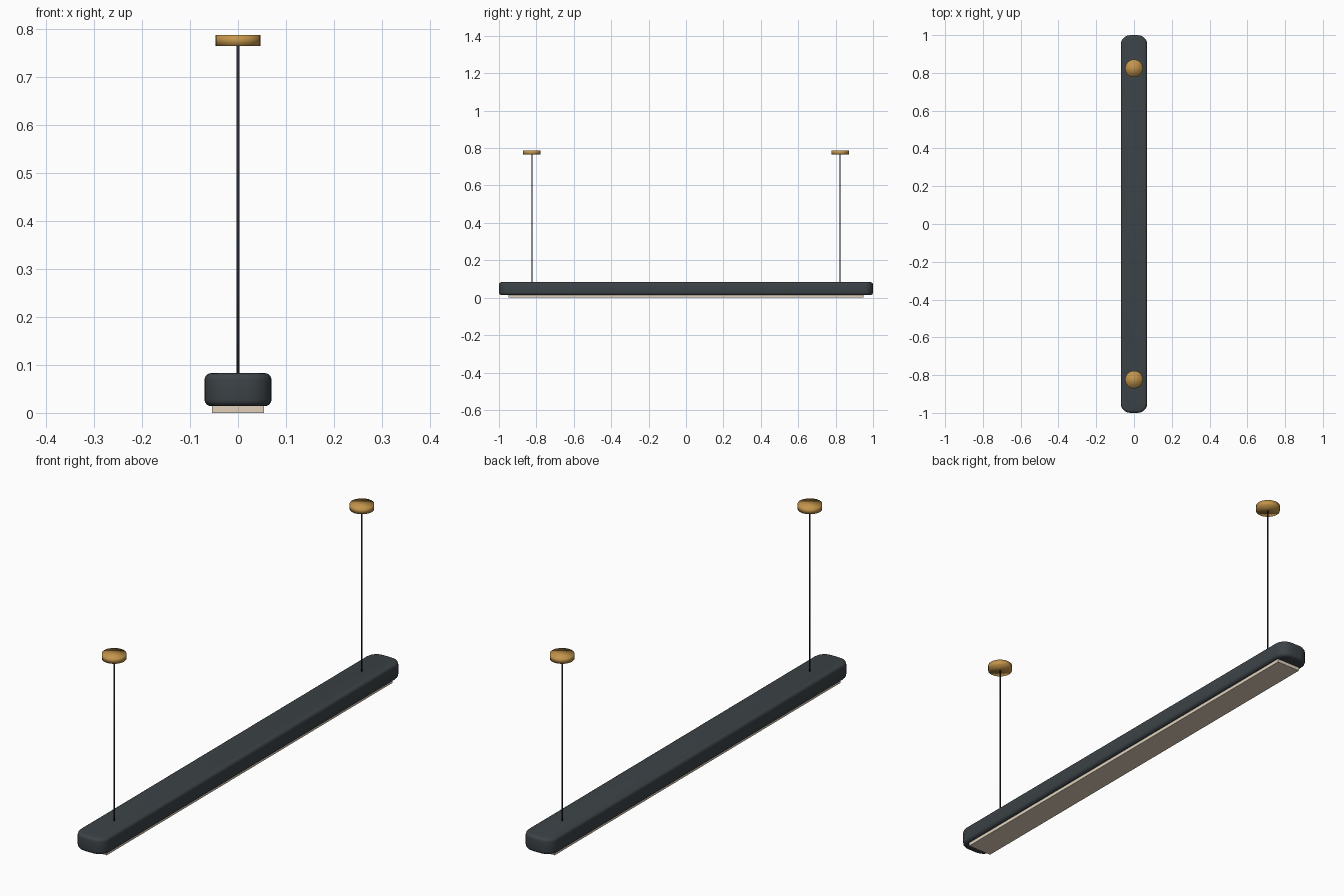
import bpy, bmesh

cube = bpy.data.objects.get("Cube")
if cube:
    bpy.data.objects.remove(cube, do_unlink=True)


def material(name, rgb, rough=0.5):
    m = bpy.data.materials.new(name)
    m.use_nodes = True
    m.diffuse_color = (*rgb, 1)
    shader = m.node_tree.nodes["Principled BSDF"]
    shader.inputs["Base Color"].default_value = (*rgb, 1)
    shader.inputs["Roughness"].default_value = rough
    return m


slate = material("slate paint", (0.045, 0.055, 0.062))
brass = material("brass", (0.55, 0.30, 0.07), 0.35)
cream = material("cream diffuser", (0.75, 0.64, 0.50))
black = material("black cable", (0.022, 0.024, 0.03))


def box(name, size, z_low, mat):
    """Box standing on z_low, centred in x and y."""
    bm = bmesh.new()
    bmesh.ops.create_cube(bm, size=1)
    for v in bm.verts:
        v.co.x *= size[0]
        v.co.y *= size[1]
        v.co.z = z_low + (v.co.z + 0.5) * size[2]
    mesh = bpy.data.meshes.new(name)
    bm.to_mesh(mesh)
    bm.free()
    obj = bpy.data.objects.new(name, mesh)
    bpy.context.collection.objects.link(obj)
    mesh.materials.append(mat)
    return obj


def rod(name, radius, z_low, z_high, y, sides, mat):
    """Upright cylinder between two heights."""
    bpy.ops.mesh.primitive_cylinder_add(
        vertices=sides, radius=radius, depth=z_high - z_low,
        location=(0, y, (z_low + z_high) / 2))
    obj = bpy.context.object
    obj.name = name
    obj.data.materials.append(mat)
    bpy.ops.object.shade_smooth()
    return obj


# Long housing: rounded plan corners, then softened top and bottom rims
housing = box("housing", (0.14, 2.0, 0.069), 0.014, slate)
bm = bmesh.new()
bm.from_mesh(housing.data)
upright = [e for e in bm.edges if abs(e.verts[0].co.z - e.verts[1].co.z) > 0.01]
bmesh.ops.bevel(bm, geom=upright, offset=0.05, segments=5, profile=0.5,
                affect='EDGES')
rims = [e for e in bm.edges if abs(e.verts[0].co.z - e.verts[1].co.z) < 0.001]
bmesh.ops.bevel(bm, geom=rims, offset=0.014, segments=4, profile=0.5,
                affect='EDGES')
for f in bm.faces:
    f.smooth = True
bm.to_mesh(housing.data)
bm.free()

# Light diffuser plate under the housing
box("diffuser", (0.108, 1.9, 0.025), 0, cream)

# Two suspension cables with ceiling canopies
for label, y in (("front", -0.824), ("back", 0.824)):
    rod(label + "_cable", 0.003, 0.07, 0.77, y, 12, black)
    rod(label + "_canopy", 0.047, 0.765, 0.788, y, 24, brass)
